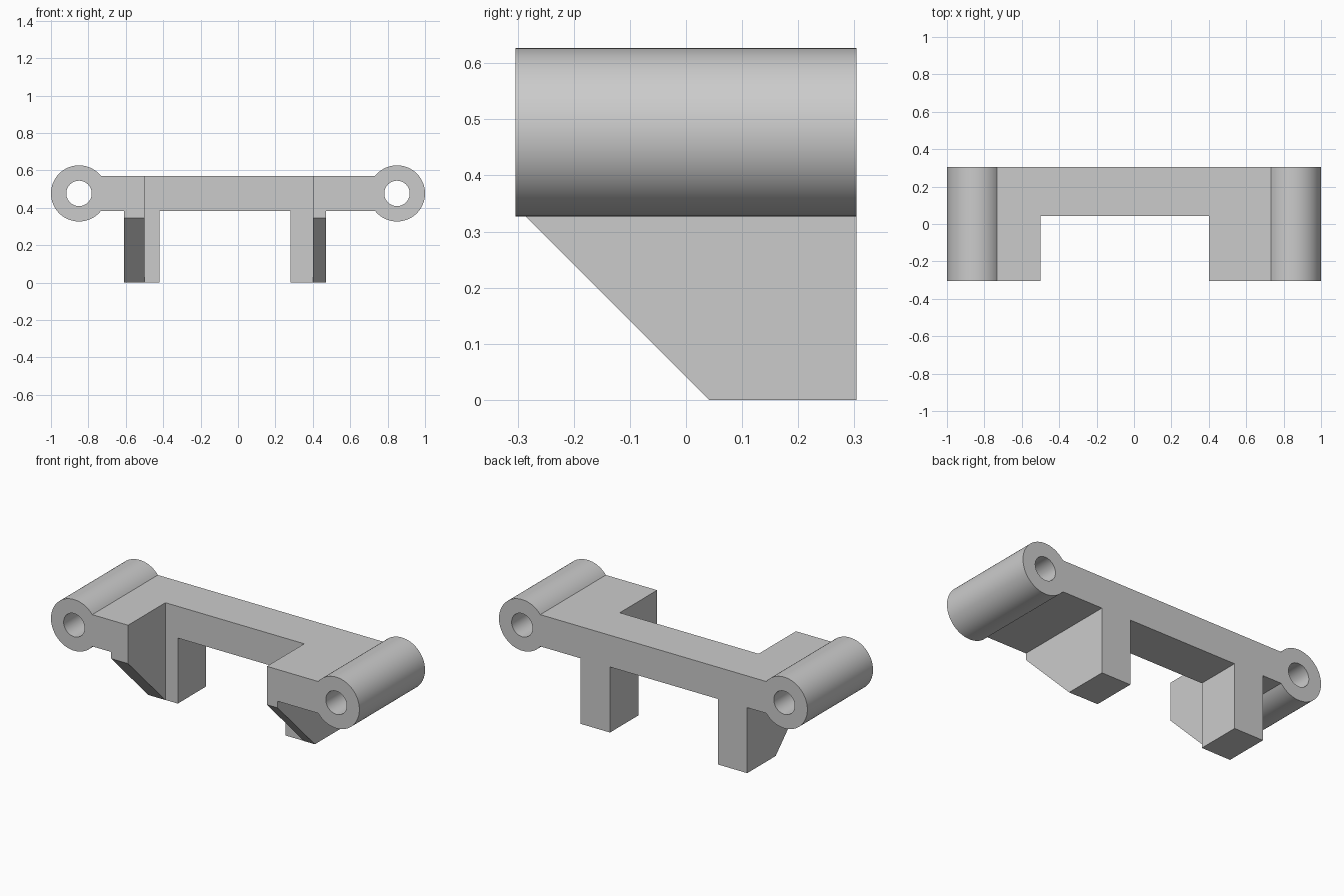
import bpy, bmesh
from math import asin, cos, sin, pi
from mathutils import Vector

cube = bpy.data.objects.get("Cube")
if cube:
    bpy.data.objects.remove(cube, do_unlink=True)

DEPTH = 0.304            # half depth, front to back
TUBE_X, TUBE_Z, TUBE_R, HOLE_R = 0.85, 0.477, 0.15, 0.068
BAR_HALF = 0.093         # half thickness of the bar
BAR_BOTTOM = TUBE_Z - BAR_HALF

grey = bpy.data.materials.new("light grey")
grey.use_nodes = True
colour = (0.6, 0.6, 0.6, 1)
grey.diffuse_color = colour
grey.node_tree.nodes["Principled BSDF"].inputs["Base Color"].default_value = colour


def prism(name, points, sweep):
    """Extrude a closed outline of 3D points along a sweep vector."""
    bm = bmesh.new()
    face = bm.faces.new([bm.verts.new(p) for p in points])
    swept = bmesh.ops.extrude_face_region(bm, geom=[face], use_keep_orig=True)
    moved = [v for v in swept["geom"] if isinstance(v, bmesh.types.BMVert)]
    bmesh.ops.translate(bm, verts=moved, vec=Vector(sweep))
    bmesh.ops.recalc_face_normals(bm, faces=bm.faces)
    mesh = bpy.data.meshes.new(name)
    bm.to_mesh(mesh)
    bm.free()
    mesh.materials.append(grey)
    obj = bpy.data.objects.new(name, mesh)
    bpy.context.collection.objects.link(obj)
    return obj


def arc(cx, radius, start, end, steps):
    angles = [start + (end - start) * i / steps for i in range(steps + 1)]
    return [(cx + radius * cos(a), TUBE_Z + radius * sin(a)) for a in angles]


def leg(x0, x1):
    return [(x0, BAR_BOTTOM), (x0, 0), (x1, 0), (x1, BAR_BOTTOM)]


# Bracket: bar, end tubes and legs share one front outline
join = asin(BAR_HALF / TUBE_R)
outline = arc(TUBE_X, TUBE_R, join - pi, pi - join, 64)
outline += arc(-TUBE_X, TUBE_R, join, 2 * pi - join, 64)
outline += leg(-0.61, -0.42) + leg(0.28, 0.47)
bracket = prism("bracket", [(x, -DEPTH, z) for x, z in outline], (0, 2 * DEPTH, 0))

# Cutters: bores through the tubes, front notch, sloped leg fronts
cutters = []
for side, x in (("left", TUBE_X), ("right", -TUBE_X)):
    ring = arc(x, HOLE_R, 0, 2 * pi, 48)[:-1]
    cutters.append(prism(side + "_bore", [(px, -0.5, pz) for px, pz in ring], (0, 1, 0)))
notch = [(-0.5, -0.5), (0.4, -0.5), (0.4, 0.042), (-0.5, 0.042)]
cutters.append(prism("front_notch", [(x, y, -0.1) for x, y in notch], (0, 0, 1)))
slope = [(0.09, -0.05), (-0.36, 0.4), (-0.36, -0.05)]
cutters.append(prism("leg_slope", [(-0.66, y, z + 0.001) for y, z in slope], (1.32, 0, 0)))

bpy.ops.object.select_all(action="DESELECT")
bpy.context.view_layer.objects.active = bracket
bracket.select_set(True)
for cutter in cutters:
    cutter.hide_render = True
    mod = bracket.modifiers.new(cutter.name, "BOOLEAN")
    mod.operation = "DIFFERENCE"
    mod.solver = "EXACT"
    mod.object = cutter
    bpy.ops.object.modifier_apply(modifier=mod.name)
    bpy.data.objects.remove(cutter, do_unlink=True)

bpy.ops.object.shade_smooth_by_angle()
